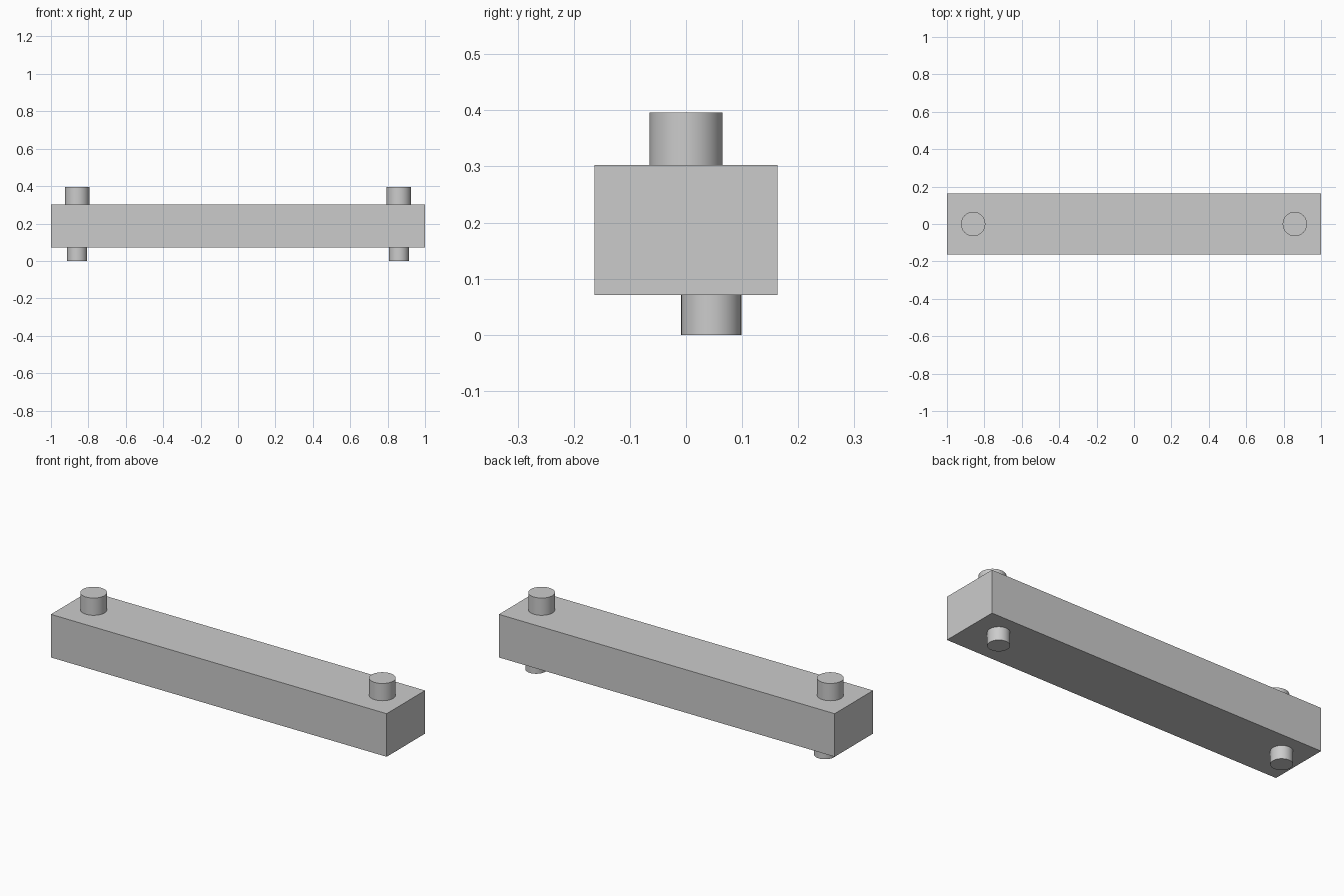
import bpy
import math

default = bpy.data.objects.get("Cube")
if default:
    bpy.data.objects.remove(default, do_unlink=True)

# Single plain grey
grey = bpy.data.materials.new("light_grey")
grey.use_nodes = True
colour = (0.6, 0.6, 0.6, 1)
grey.diffuse_color = colour
grey.node_tree.nodes["Principled BSDF"].inputs["Base Color"].default_value = colour

BAR_BOTTOM, BAR_TOP, TOP = 0.071, 0.303, 0.396
PEG_X = 0.86


def finish(name):
    obj = bpy.context.object
    obj.name = name
    obj.data.materials.append(grey)
    return obj


def peg(name, x, y, radius, low, high):
    bpy.ops.mesh.primitive_cylinder_add(
        vertices=64, radius=radius, depth=high - low,
        location=(x, y, (low + high) / 2))
    finish(name)
    bpy.ops.object.shade_smooth_by_angle(angle=math.radians(30))


# Long rectangular bar
bpy.ops.mesh.primitive_cube_add(size=1, location=(0, 0, (BAR_BOTTOM + BAR_TOP) / 2))
bar = finish("bar")
bar.scale = (2, 0.327, BAR_TOP - BAR_BOTTOM)
bpy.ops.object.transform_apply(location=False, rotation=False, scale=True)

# Wide pegs on top, narrower pegs below set towards the back
for side, sign in (("left", 1), ("right", -1)):
    peg("top_peg_" + side, sign * PEG_X, 0, 0.065, BAR_TOP, TOP)
    peg("bottom_peg_" + side, sign * PEG_X, 0.045, 0.0535, 0, BAR_BOTTOM)
